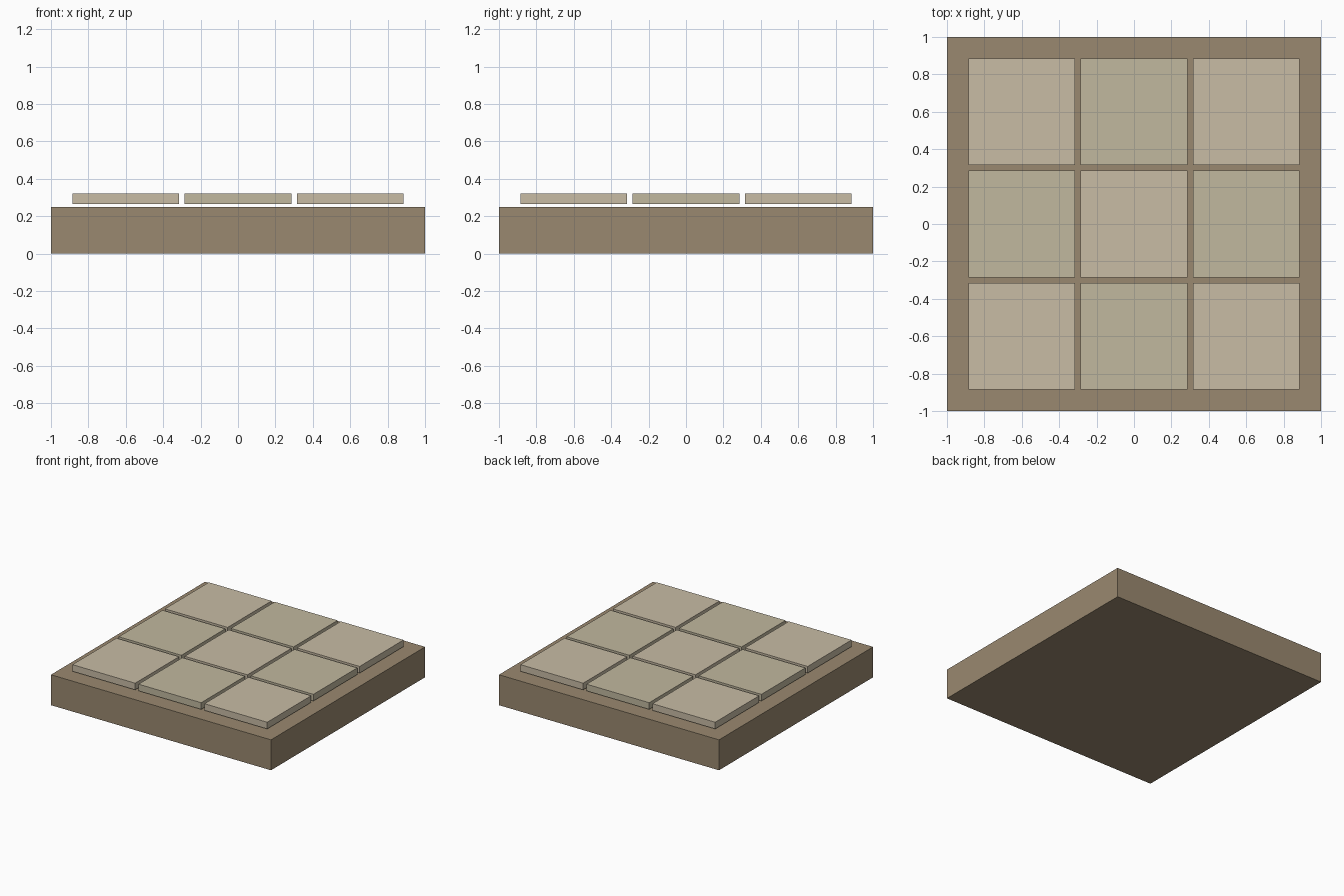
import bpy

if "Cube" in bpy.data.objects:
    bpy.data.objects.remove(bpy.data.objects["Cube"])


def material(name, rgb):
    # sRGB 0-255 to linear
    mat = bpy.data.materials.new(name)
    mat.diffuse_color = [(((c / 255) + 0.055) / 1.055) ** 2.4 for c in rgb] + [1]
    mat.use_nodes = True
    mat.node_tree.nodes["Principled BSDF"].inputs["Base Color"].default_value = mat.diffuse_color
    return mat


def box(name, center, size, mat):
    bpy.ops.mesh.primitive_cube_add(size=1, location=center)
    obj = bpy.context.object
    obj.name = name
    obj.scale = size
    bpy.ops.object.transform_apply(location=False, rotation=False, scale=True)
    obj.data.materials.append(mat)
    return obj


earth = material("earth", (154, 137, 112))
stones = [material("warm_stone", (200, 188, 165)),
          material("green_stone", (193, 184, 159))]

# Ground slab
box("base_slab", (0, 0, 0.125), (2, 2, 0.25), earth)

# 3 x 3 paving tiles in alternating tones, hovering just above the slab
PITCH, TILE, BOTTOM, TOP = 0.6, 0.57, 0.265, 0.32
for i in range(3):
    for j in range(3):
        box(f"paving_tile_{i}_{j}",
            ((i - 1) * PITCH, (j - 1) * PITCH, (BOTTOM + TOP) / 2),
            (TILE, TILE, TOP - BOTTOM), stones[(i + j) % 2])
